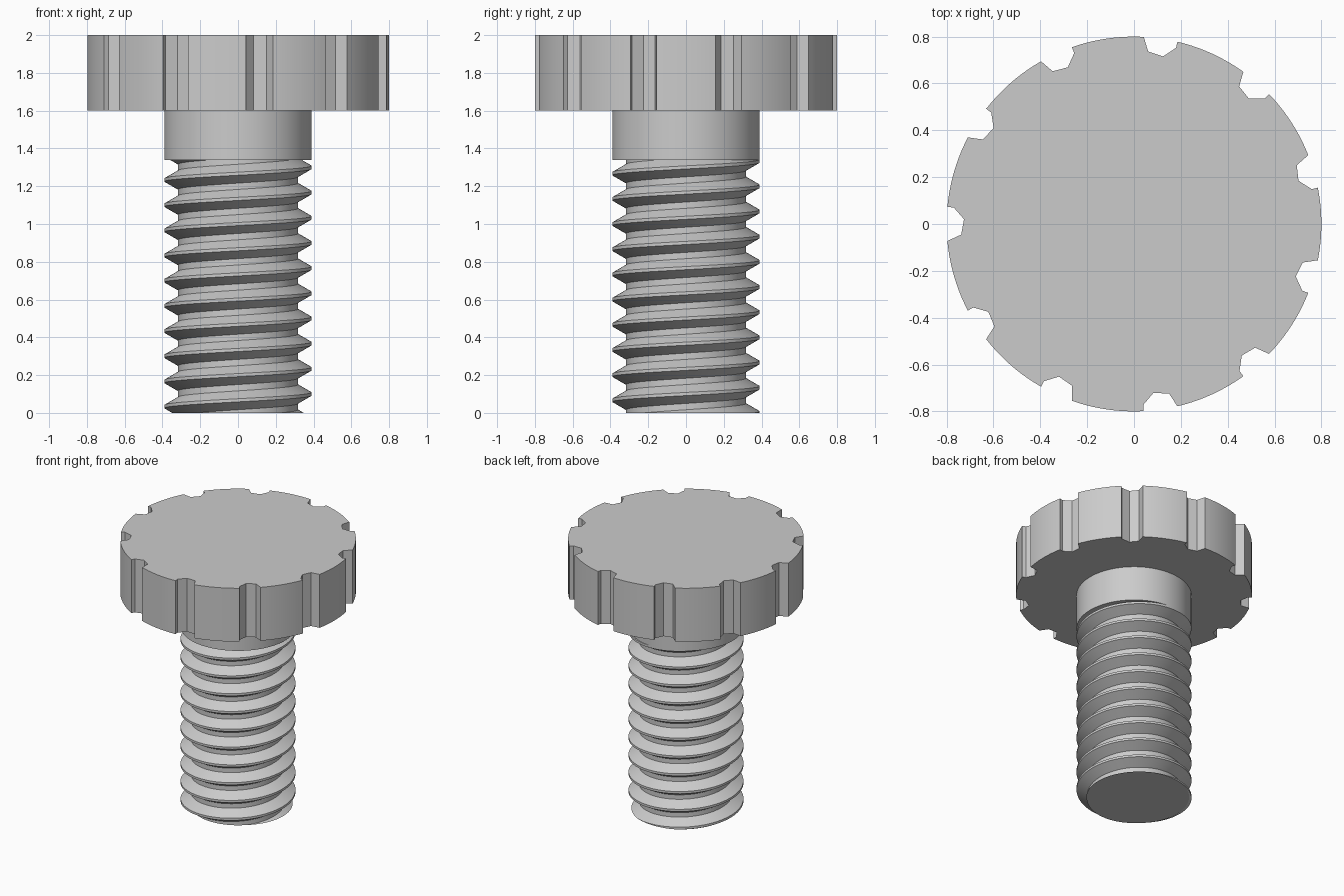
import bpy, bmesh
from math import sin, cos, pi, radians, sqrt

cube = bpy.data.objects.get("Cube")
if cube:
    bpy.data.objects.remove(cube)

grey = bpy.data.materials.new("plain grey")
grey.use_nodes = True
grey.diffuse_color = (0.6, 0.6, 0.6, 1)
grey.node_tree.nodes["Principled BSDF"].inputs["Base Color"].default_value = (0.6, 0.6, 0.6, 1)

HEAD_R, SHANK_R, NOTCH_R = 0.8, 0.39, 0.077
HEAD_Z, COLLAR_Z = 1.6, 1.34
PITCH, NOTCHES, SEGMENTS = 0.1333, 11, 96


def finish(bm, name):
    """Turn a bmesh into a grey object, smooth except at sharp edges."""
    bmesh.ops.recalc_face_normals(bm, faces=bm.faces)
    mesh = bpy.data.meshes.new(name)
    bm.to_mesh(mesh)
    bm.free()
    mesh.materials.append(grey)
    obj = bpy.data.objects.new(name, mesh)
    bpy.context.collection.objects.link(obj)
    bpy.ops.object.select_all(action='DESELECT')
    obj.select_set(True)
    bpy.context.view_layer.objects.active = obj
    bpy.ops.object.shade_smooth_by_angle(angle=radians(20))
    return obj


def prism(name, outline, bottom, top):
    """Extrude a flat outline between two heights."""
    bm = bmesh.new()
    base = bm.faces.new([bm.verts.new((x, y, bottom)) for x, y in outline])
    new = bmesh.ops.extrude_face_region(bm, geom=[base], use_keep_orig=True)["geom"]
    bmesh.ops.translate(bm, vec=(0, 0, top - bottom),
                        verts=[v for v in new if isinstance(v, bmesh.types.BMVert)])
    return finish(bm, name)


def polar(r, a):
    return r * cos(a), r * sin(a)


# Grip head: round rim with heptagonal notches
outline = []
step = 2 * pi / NOTCHES
half = radians(5.2)
for i in range(NOTCHES):
    a = pi + i * step
    cx, cy = polar(HEAD_R, a)
    outline.append(polar(HEAD_R, a - half))
    for k in range(3):
        dx, dy = polar(NOTCH_R, a - pi + radians(67) - k * 2 * pi / 7)
        outline.append((cx + dx, cy + dy))
    arc = step - 2 * half
    outline += [polar(HEAD_R, a + half + arc * j / 10) for j in range(10)]
prism("grip_head", outline, HEAD_Z, 2.0)

# Plain collar under the head
prism("collar", [polar(SHANK_R, 2 * pi * i / SEGMENTS) for i in range(SEGMENTS)],
      COLLAR_Z, HEAD_Z)

# Threaded shank: right-handed helix with a flat crest and a flat root
root_r = SHANK_R - PITCH * sqrt(3) / 2 * 5 / 8
crest, flank = PITCH / 16, PITCH * 3 / 8
profile = [(root_r, -flank), (SHANK_R, -crest), (SHANK_R, crest), (root_r, flank)]
bm = bmesh.new()
rows = [(r, 0.10 + dz + turn * PITCH) for turn in range(-3, 13) for r, dz in profile]
columns = []
for s in range(SEGMENTS):
    t = s / SEGMENTS
    columns.append([bm.verts.new((*polar(r, 2 * pi * t), z + PITCH * t)) for r, z in rows])
columns.append(columns[0][len(profile):])  # one turn joins one pitch higher
for left, right in zip(columns, columns[1:]):
    for j in range(min(len(left), len(right)) - 1):
        bm.faces.new((left[j], right[j], right[j + 1], left[j + 1]))

# Trim the shank flat at both ends and cap it
for height, direction in ((0, -1), (COLLAR_Z, 1)):
    geom = bm.verts[:] + bm.edges[:] + bm.faces[:]
    bmesh.ops.bisect_plane(bm, geom=geom, plane_co=(0, 0, height),
                           plane_no=(0, 0, direction), clear_outer=True)
bmesh.ops.remove_doubles(bm, verts=bm.verts, dist=0.00001)
bmesh.ops.holes_fill(bm, edges=[e for e in bm.edges if e.is_boundary], sides=0)
finish(bm, "threaded_shank")
